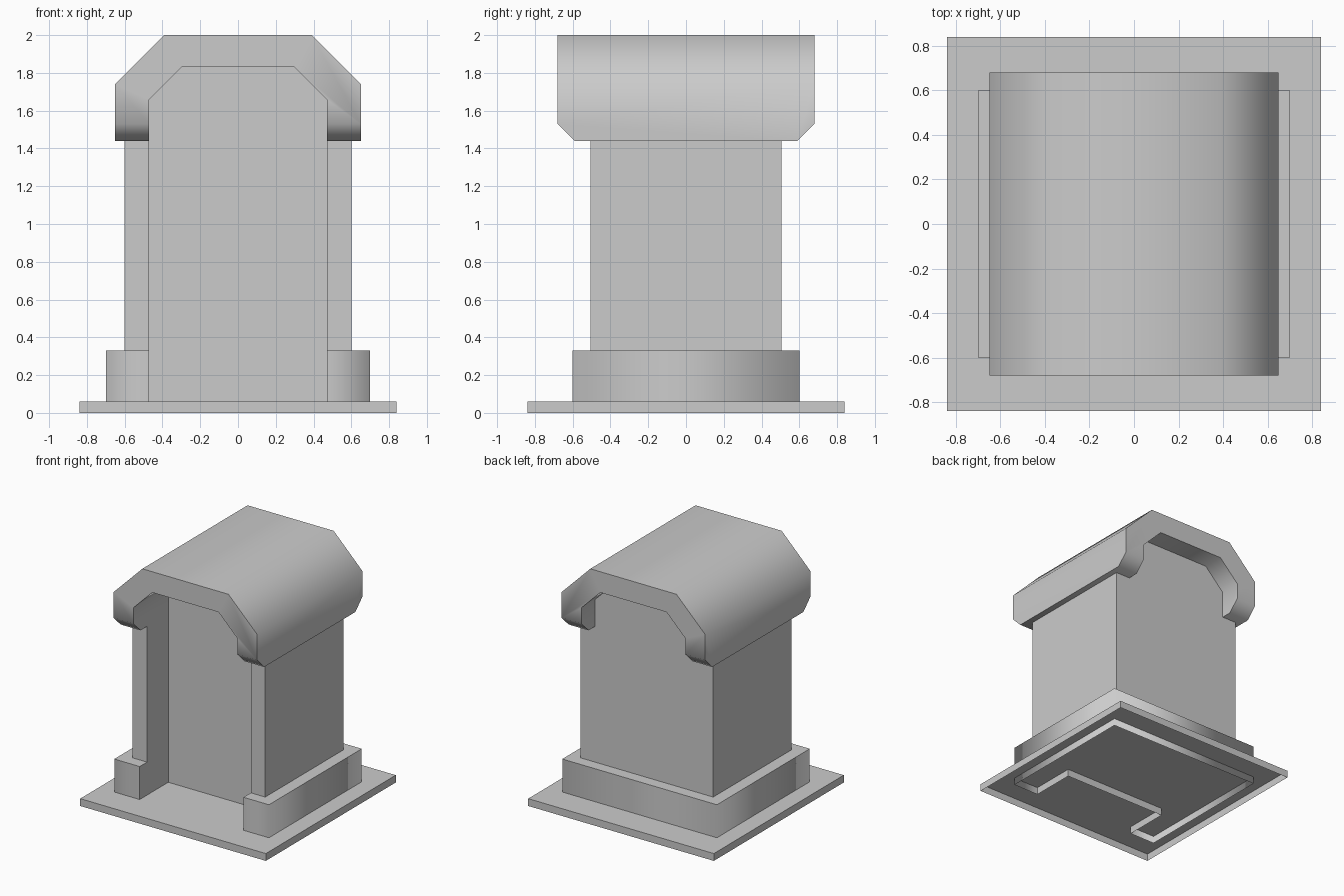
import bpy, bmesh
from math import radians
from mathutils import Vector

old = bpy.data.objects.get("Cube")
if old:
    bpy.data.objects.remove(old, do_unlink=True)

stone = bpy.data.materials.new("grey_stone")
stone.use_nodes = True
colour = (0.6, 0.6, 0.6, 1)
stone.diffuse_color = colour
stone.node_tree.nodes["Principled BSDF"].inputs["Base Color"].default_value = colour


def mirrored(half):
    """Complete a +x half outline with its mirror image."""
    return half + [(-x, v) for x, v in reversed(half)]


def prism(outline, start, end, axis):
    """Extrude an outline: (x, y) along Z or (x, z) along Y."""
    bm = bmesh.new()
    place = (lambda u, v: (u, v, start)) if axis == "Z" else (lambda u, v: (u, start, v))
    face = bm.faces.new([bm.verts.new(place(u, v)) for u, v in outline])
    step = Vector((0, 0, end - start)) if axis == "Z" else Vector((0, end - start, 0))
    new = bmesh.ops.extrude_face_region(bm, geom=[face], use_keep_orig=True)["geom"]
    bmesh.ops.translate(bm, vec=step, verts=[g for g in new if isinstance(g, bmesh.types.BMVert)])
    bmesh.ops.recalc_face_normals(bm, faces=bm.faces)
    return bm


def open_bottom(bm):
    bm.normal_update()
    low = [f for f in bm.faces if f.normal.z < -0.9]
    bmesh.ops.delete(bm, geom=low, context="FACES_ONLY")


def make(name, bm):
    mesh = bpy.data.meshes.new(name)
    bm.to_mesh(mesh)
    bm.free()
    mesh.materials.append(stone)
    obj = bpy.data.objects.new(name, mesh)
    bpy.context.collection.objects.link(obj)
    return obj


def activate(obj):
    bpy.ops.object.select_all(action="DESELECT")
    obj.select_set(True)
    bpy.context.view_layer.objects.active = obj


# Base plate, a shallow tray open underneath
plate = prism(mirrored([(0.84, -0.84), (0.84, 0.84)]), 0, 0.06, "Z")
open_bottom(plate)
make("base_plate", plate)

# Plinth around the body, notched at the front, rounded shading on its outer corners
NICHE, NICHE_BACK = 0.47, -0.23
plinth = prism(mirrored([(NICHE, NICHE_BACK), (NICHE, -0.6), (0.7, -0.6), (0.7, 0.6)]), 0, 0.33, "Z")
open_bottom(plinth)
for f in plinth.faces:
    f.smooth = True
for e in plinth.edges:
    a, b = (v.co for v in e.verts)
    on_top = min(a.z, b.z) > 0.3
    on_niche = max(abs(a.x), abs(b.x)) < 0.5
    e.smooth = not (on_top or on_niche)
make("plinth", plinth)

# Body with a deep front niche; its top is buried in the roof
body = make("body", prism(mirrored([(0.6, 0.2), (0.6, 1.7), (0.4, 1.9)]), -0.505, 0.505, "Y"))
cutter = make("niche_cutter", prism(
    mirrored([(NICHE, 0), (NICHE, 1.5), (0.49, 1.5), (0.49, 1.68), (0.31, 1.86)]),
    -1, NICHE_BACK, "Y"))
cutter.hide_render = True
cut = body.modifiers.new("niche", "BOOLEAN")
cut.operation = "DIFFERENCE"
cut.solver = "EXACT"
cut.object = cutter
activate(body)
bpy.ops.object.modifier_apply(modifier=cut.name)
bpy.data.objects.remove(cutter, do_unlink=True)

# Arched roof: outer outline down one side, inner arch back up
outer = [(-0.65, 1.44), (-0.65, 1.74), (-0.39, 2), (0.39, 2), (0.65, 1.74), (0.65, 1.44)]
inner = [(NICHE, 1.44), (NICHE, 1.66), (0.3, 1.83)]
roof_bm = prism(outer + mirrored(inner), -0.68, 0.68, "Y")
# Chamfer the lower ends of the eaves
ends = [e for e in roof_bm.edges
        if all(v.co.z < 1.45 for v in e.verts) and e.verts[0].co.y == e.verts[1].co.y]
bmesh.ops.bevel(roof_bm, geom=ends, offset=0.09, segments=1, affect="EDGES")
roof = make("roof", roof_bm)
activate(roof)
bpy.ops.object.shade_smooth_by_angle(angle=radians(50))
